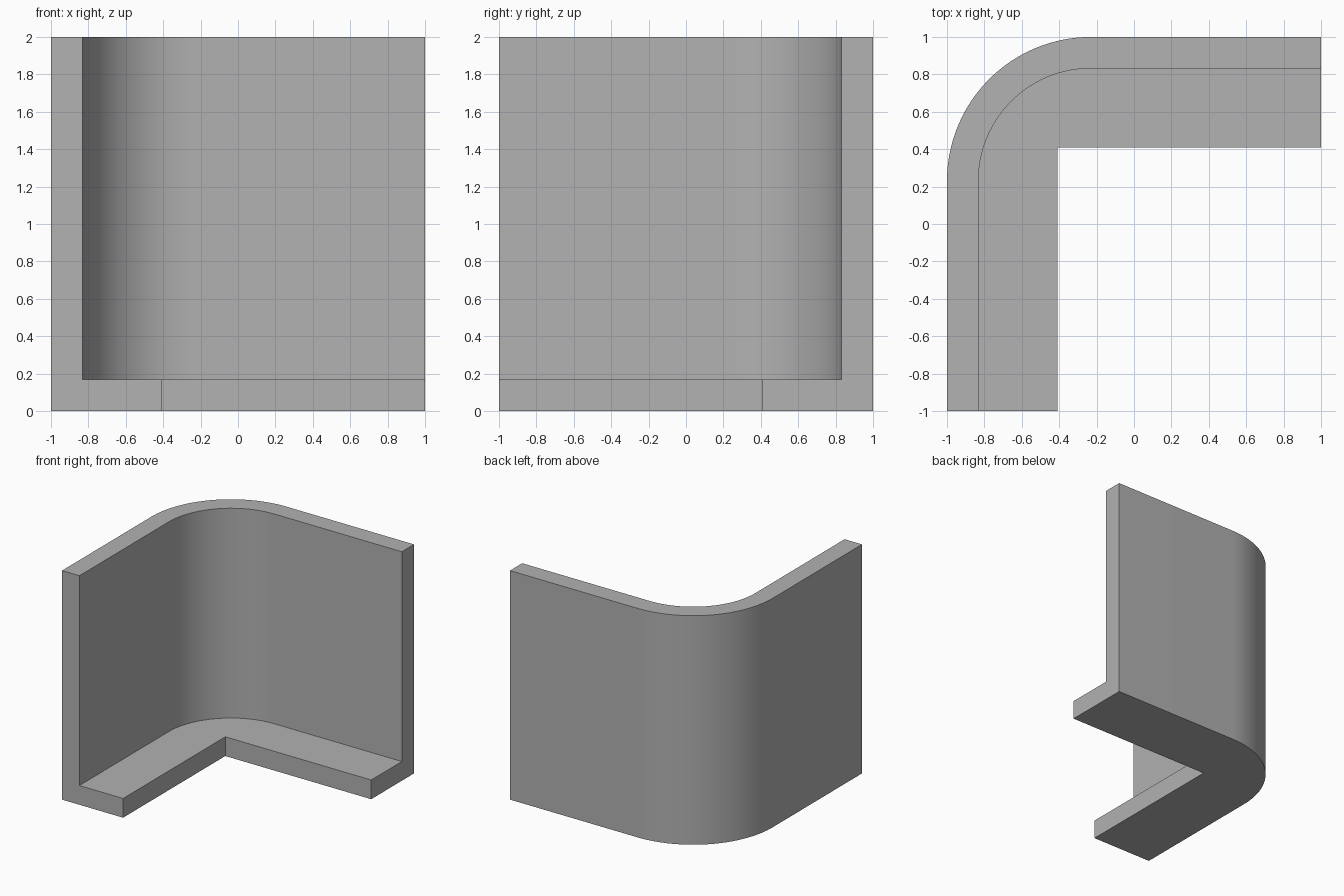
import bpy
import bmesh
from math import pi, sin, cos, radians

cube = bpy.data.objects.get("Cube")
if cube:
    bpy.data.objects.remove(cube, do_unlink=True)

HEIGHT = 2.0
THICK = 0.168        # wall and floor thickness
LEDGE = 0.41         # inner corner of the floor
CENTRE = 0.23        # centre of the rounded corner
SEGMENTS = 32

# Plain grey material
grey = bpy.data.materials.new("plain_grey")
grey.use_nodes = True
colour = (0.445, 0.445, 0.445, 1.0)
grey.diffuse_color = colour
grey.node_tree.nodes["Principled BSDF"].inputs["Base Color"].default_value = colour


def wall_path(offset):
    """Plan line of the wall: straight, rounded corner, straight."""
    side = 1 - offset
    radius = side - CENTRE
    arc = [(-CENTRE - radius * cos(a), CENTRE + radius * sin(a))
           for a in (pi / 2 * i / SEGMENTS for i in range(SEGMENTS + 1))]
    return [(-side, -1)] + arc + [(1, side)]


bm = bmesh.new()


def row(path, z):
    return [bm.verts.new((x, y, z)) for x, y in path]


def strip(a, b):
    for i in range(len(a) - 1):
        bm.faces.new((a[i], a[i + 1], b[i + 1], b[i]))


outer, inner = wall_path(0), wall_path(THICK)
ledge = [(-LEDGE, -1), (-LEDGE, LEDGE), (1, LEDGE)]

outer_low, outer_top = row(outer, 0), row(outer, HEIGHT)
inner_low, inner_top = row(inner, THICK), row(inner, HEIGHT)
ledge_low, ledge_top = row(ledge, 0), row(ledge, THICK)

# Upright faces and the top rim
strip(outer_low, outer_top)
strip(outer_top, inner_top)
strip(inner_top, inner_low)
strip(ledge_top, ledge_low)

# Underside and floor
bm.faces.new(outer_low + ledge_low[::-1])
bm.faces.new(inner_low + ledge_top[::-1])

# L-shaped ends
for end in (0, -1):
    bm.faces.new([r[end] for r in (outer_low, outer_top, inner_top,
                                   inner_low, ledge_top, ledge_low)])

bmesh.ops.recalc_face_normals(bm, faces=bm.faces)
mesh = bpy.data.meshes.new("corner_bracket")
bm.to_mesh(mesh)
bm.free()
mesh.materials.append(grey)

bracket = bpy.data.objects.new("corner_bracket", mesh)
bpy.context.collection.objects.link(bracket)
bpy.ops.object.select_all(action="DESELECT")
bracket.select_set(True)
bpy.context.view_layer.objects.active = bracket
bpy.ops.object.shade_smooth_by_angle(angle=radians(30))
